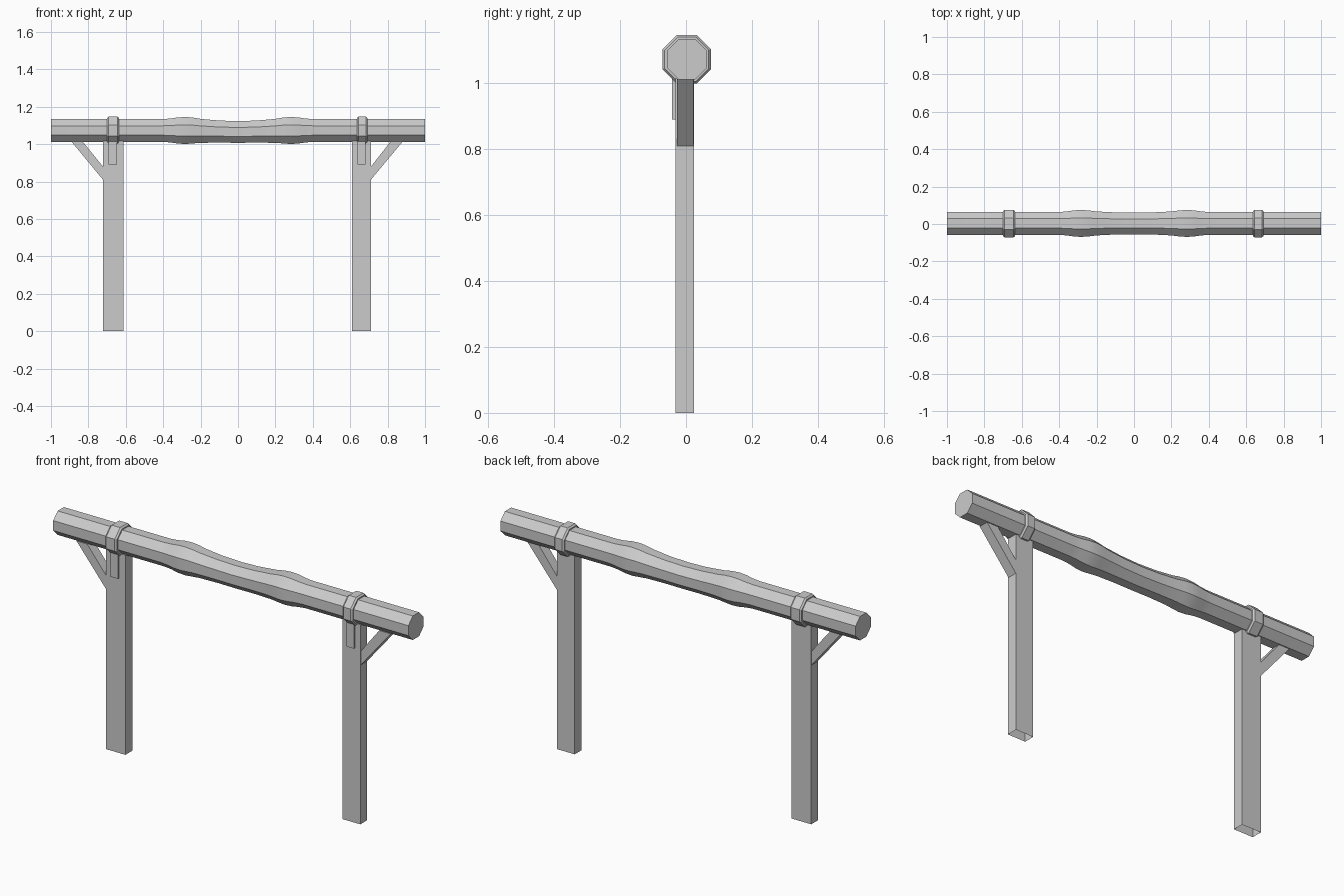
import bpy, bmesh, math
from mathutils import Vector

if "Cube" in bpy.data.objects:
    bpy.data.objects.remove(bpy.data.objects["Cube"], do_unlink=True)

GREY = (0.6, 0.6, 0.6, 1)
grey = bpy.data.materials.new("plain grey")
grey.use_nodes = True
grey.diffuse_color = GREY
grey.node_tree.nodes["Principled BSDF"].inputs["Base Color"].default_value = GREY

AXIS_Z = 1.073


def finish(name, bm):
    bmesh.ops.recalc_face_normals(bm, faces=bm.faces)
    mesh = bpy.data.meshes.new(name)
    bm.to_mesh(mesh)
    bm.free()
    mesh.materials.append(grey)
    obj = bpy.data.objects.new(name, mesh)
    bpy.context.collection.objects.link(obj)
    return obj


def octagon_tube(name, stations, closed=False):
    """Loft octagons along x; each station is (x, y, z, flat radius)."""
    bm = bmesh.new()
    rings = []
    for x, y, z, r in stations:
        corner = r / math.cos(math.pi / 8)
        angles = [math.pi / 8 + k * math.pi / 4 for k in range(8)]
        rings.append([bm.verts.new((x, y + corner * math.cos(a), z + corner * math.sin(a)))
                      for a in angles])
    pairs = list(zip(rings, rings[1:]))
    if closed:
        pairs.append((rings[-1], rings[0]))
    else:
        bm.faces.new(rings[0])
        bm.faces.new(rings[-1])
    for a, b in pairs:
        for k in range(8):
            n = (k + 1) % 8
            bm.faces.new((a[k], a[n], b[n], b[k]))
    return finish(name, bm)


def prism(name, outline, y0, y1, open_bottom=False):
    """Extrude an x-z outline from y0 to y1."""
    bm = bmesh.new()
    front = bm.faces.new([bm.verts.new((x, y0, z)) for x, z in outline])
    out = bmesh.ops.extrude_face_region(bm, geom=[front], use_keep_orig=True)
    moved = [v for v in out["geom"] if isinstance(v, bmesh.types.BMVert)]
    bmesh.ops.translate(bm, verts=moved, vec=Vector((0, y1 - y0, 0)))
    if open_bottom:
        low = [f for f in bm.faces if all(v.co.z < 0.001 for v in f.verts)]
        bmesh.ops.delete(bm, geom=low, context='FACES_ONLY')
    return finish(name, bm)


def box(name, x0, x1, y0, y1, z0, z1, open_bottom=False):
    return prism(name, [(x0, z0), (x1, z0), (x1, z1), (x0, z1)], y0, y1, open_bottom)


# Octagonal log with two knots and a slightly sagging middle
half = [(0, -0.008, 0.058), (0.1, -0.006, 0.059), (0.2, -0.002, 0.064),
        (0.24, 0, 0.069), (0.28, 0, 0.072), (0.32, 0, 0.07),
        (0.36, 0, 0.064), (0.4, 0, 0.061), (1, 0, 0.061)]
stations = [(-x, dz, r) for x, dz, r in reversed(half[1:])] + half
log = octagon_tube("log", [(x, 0.003, AXIS_Z + dz, r) for x, dz, r in stations])
bpy.context.view_layer.objects.active = log
log.select_set(True)
bpy.ops.object.shade_smooth_by_angle(angle=math.radians(30))
log.select_set(False)

# Post, brace and strap at each end
for side, sign, post, ring, tail, brace in (
        ("right", -1, (0.612, 0.722), (0.636, 0.700), (0.647, 0.692), (0.83, 0.89)),
        ("left", 1, (0.61, 0.711), (0.636, 0.692), (0.640, 0.682), (0.815, 0.88))):
    inner, outer = post
    box(side + "_post", sign * inner, sign * outer, -0.032, 0.024, 0, 1.016, True)

    prism(side + "_brace", [(sign * x, z) for x, z in (
        (outer, 0.81), (brace[1], 1.013), (brace[0], 1.013), (outer, 0.88))],
        -0.028, 0.023)

    # Chamfered band around the log
    a, b = ring
    band = [(a, 0.06), (a, 0.067), (a + 0.008, 0.0735),
            (b - 0.008, 0.0735), (b, 0.067), (b, 0.06)]
    octagon_tube(side + "_strap", [(sign * x, 0.002, AXIS_Z, r) for x, r in band], True)

    # Strap end hanging on the front of the post
    box(side + "_strap_tail", sign * tail[0], sign * tail[1], -0.042, -0.030, 0.89, 1.02)
